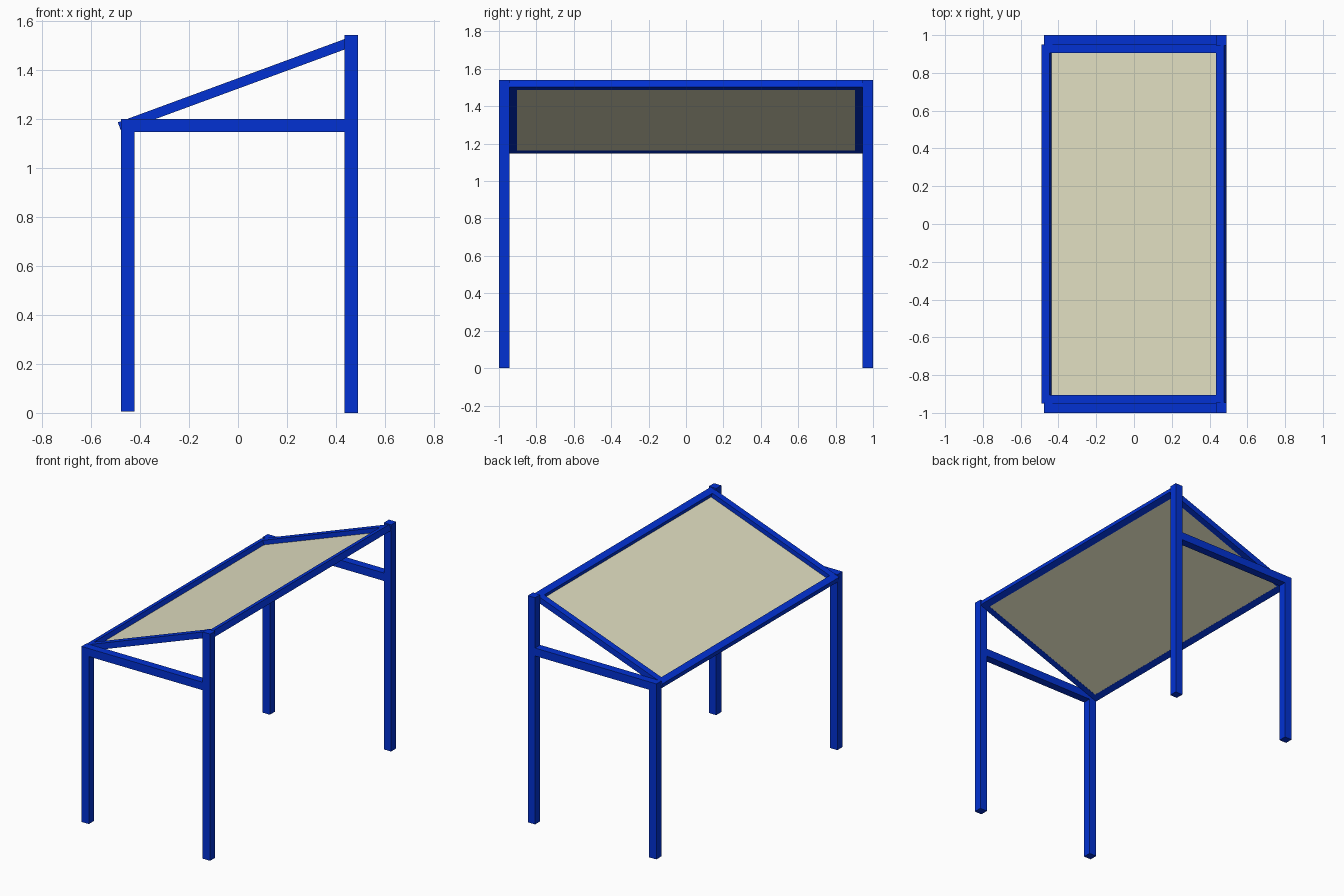
import bpy, bmesh, math
from mathutils import Matrix, Vector

if "Cube" in bpy.data.objects:
    bpy.data.objects.remove(bpy.data.objects["Cube"])


def material(name, colour):
    m = bpy.data.materials.new(name)
    m.diffuse_color = (*colour, 1)
    m.use_nodes = True
    m.node_tree.nodes["Principled BSDF"].inputs["Base Color"].default_value = m.diffuse_color
    return m


BLUE = material("blue paint", (0.0005, 0.031, 0.65))
CREAM = material("cream panel", (0.76, 0.74, 0.54))


def box(name, lo, hi, mat, matrix=Matrix()):
    """Box between two corners, optionally placed by a matrix."""
    lo, hi = Vector(lo), Vector(hi)
    bm = bmesh.new()
    bmesh.ops.create_cube(bm, size=1)
    for v in bm.verts:
        v.co = matrix @ Vector([(lo[i] + hi[i]) / 2 + v.co[i] * (hi[i] - lo[i]) for i in range(3)])
    bmesh.ops.recalc_face_normals(bm, faces=bm.faces)
    mesh = bpy.data.meshes.new(name)
    bm.to_mesh(mesh)
    bm.free()
    mesh.materials.append(mat)
    obj = bpy.data.objects.new(name, mesh)
    bpy.context.collection.objects.link(obj)
    return obj


# Posts and level side rails at both ends
for side, y0, y1 in (("front", -1.0, -0.945), ("back", 0.945, 1.0)):
    box(side + "_short_post", (-0.477, y0, 0.006), (-0.422, y1, 1.145), BLUE)
    box(side + "_tall_post", (0.435, y0, 0), (0.490, y1, 1.541), BLUE)
    box(side + "_level_rail", (-0.477, y0, 1.145), (0.435, y1, 1.199), BLUE)

# Tilted roof frame: local x runs up the slope, local z = 0 is its top face
start, end = Vector((-0.490, 0, 1.185)), Vector((0.476, 0, 1.540))
slope = end - start
L = slope.length
tilt = Matrix.Translation(start) @ Matrix.Rotation(-math.atan2(slope.z, slope.x), 4, 'Y')
W, T, Y = 0.045, 0.040, 0.949

box("lower_frame_rail", (0, -Y, -T), (W, Y, 0), BLUE, tilt)
box("upper_frame_rail", (L - W, -Y, -T), (L, Y, 0), BLUE, tilt)
for side, y0, y1 in (("front", -Y, W - Y), ("back", Y - W, Y)):
    box(side + "_sloped_rail", (W, y0, -T), (L - W, y1, 0), BLUE, tilt)

# Roof panel set low into the frame
box("roof_panel", (W, W - Y, -0.039), (L - W, Y - W, -0.030), CREAM, tilt)
